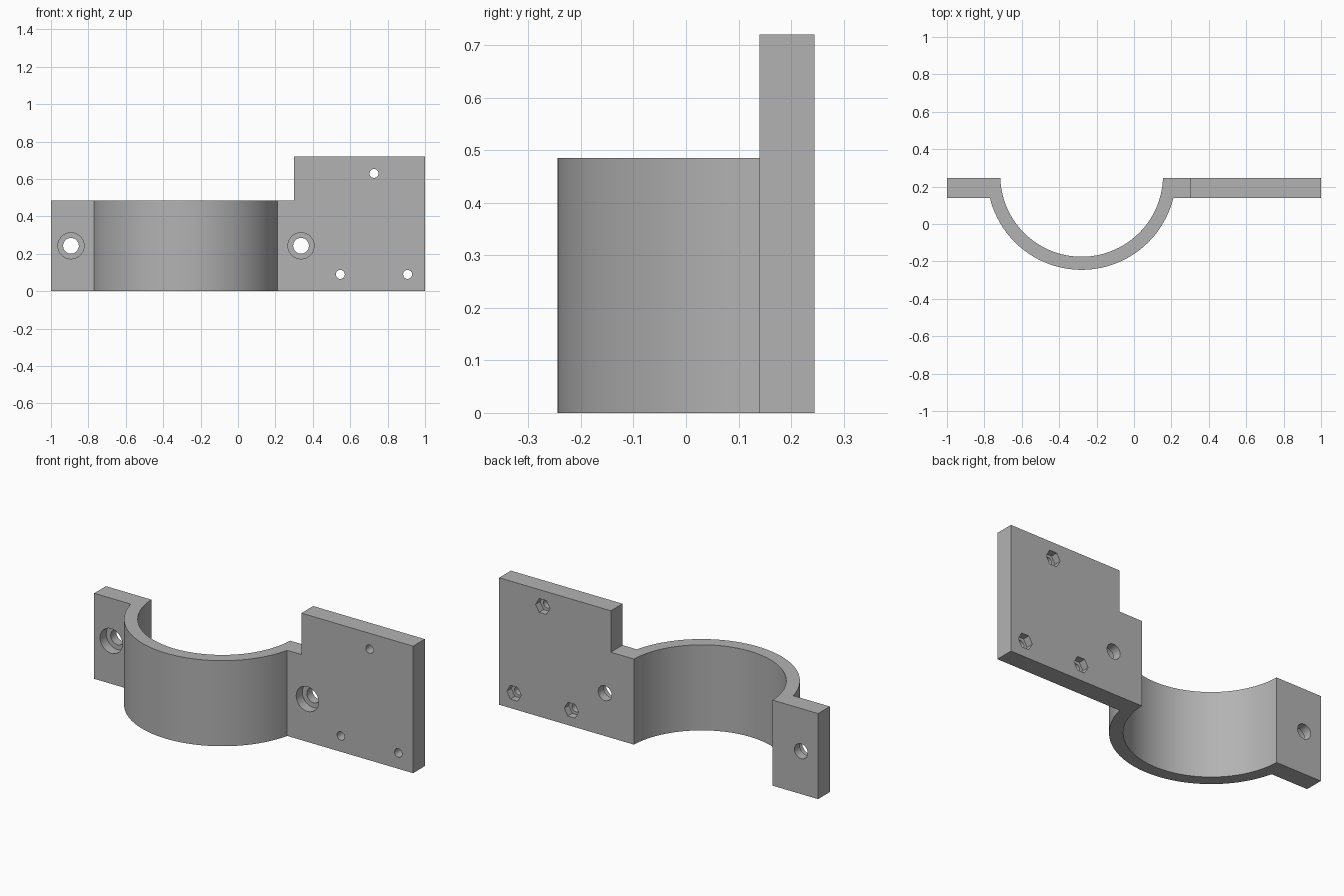
import bpy, bmesh, math
from mathutils import Matrix

cube = bpy.data.objects.get("Cube")
if cube:
    bpy.data.objects.remove(cube, do_unlink=True)

BACK, FRONT = 0.245, 0.14          # faces of the flat plates
LOW, HIGH = 0.485, 0.72            # heights of clamp and mounting plate
STEP_X = 0.30
CX, CY = -0.28, 0.26               # axis of the half ring
R_IN, R_OUT = 0.435, 0.505

grey = bpy.data.materials.new("grey plastic")
grey.use_nodes = True
colour = (0.45, 0.45, 0.45, 1)
grey.diffuse_color = colour
grey.node_tree.nodes["Principled BSDF"].inputs["Base Color"].default_value = colour


def make_object(name, bm):
    bmesh.ops.recalc_face_normals(bm, faces=bm.faces)
    mesh = bpy.data.meshes.new(name)
    bm.to_mesh(mesh)
    bm.free()
    mesh.materials.append(grey)
    obj = bpy.data.objects.new(name, mesh)
    bpy.context.collection.objects.link(obj)
    return obj


def arc(radius, y_end, steps=64):
    """Lower arc from the left end to the right end, both at y_end."""
    dip = math.asin((CY - y_end) / radius)
    start, sweep = math.pi + dip, math.pi - 2 * dip
    return [(CX + radius * math.cos(start + sweep * i / steps),
             CY + radius * math.sin(start + sweep * i / steps)) for i in range(steps + 1)]


def cut(target, cutter):
    mod = target.modifiers.new("cut", "BOOLEAN")
    mod.operation = "DIFFERENCE"
    mod.solver = "EXACT"
    mod.object = cutter
    cutter.hide_render = True
    bpy.context.view_layer.objects.active = target
    bpy.ops.object.modifier_apply(modifier=mod.name)
    bpy.data.objects.remove(cutter, do_unlink=True)


def drill(target, x, z, radius, y0, y1, sides=40):
    """Cut a prism along y, with a corner pointing along x."""
    bm = bmesh.new()
    place = Matrix.Translation((x, (y0 + y1) / 2, z)) @ Matrix.Rotation(math.pi / 2, 4, "X")
    bmesh.ops.create_cone(bm, cap_ends=True, segments=sides, radius1=radius, radius2=radius,
                          depth=y1 - y0, matrix=place @ Matrix.Rotation(math.pi / 2, 4, "Z"))
    cut(target, make_object("hole_cutter", bm))


# Bracket: plan outline of ears and half ring, extruded upwards
outline = [(-1, BACK), (-1, FRONT)] + arc(R_OUT, FRONT)
outline += [(1, FRONT), (1, BACK)] + arc(R_IN, BACK)[::-1]
bm = bmesh.new()
base = bm.faces.new([bm.verts.new((x, y, 0)) for x, y in outline])
top = bmesh.ops.extrude_face_region(bm, geom=[base])
bmesh.ops.translate(bm, vec=(0, 0, HIGH),
                    verts=[v for v in top["geom"] if isinstance(v, bmesh.types.BMVert)])
bracket = make_object("clamp_bracket", bm)

# Lower the clamp beside the tall mounting plate
bm = bmesh.new()
bmesh.ops.create_cube(bm, size=2, matrix=Matrix.Translation((STEP_X - 1, 0, LOW + 1)))
bmesh.ops.scale(bm, vec=(2, 1, 1), space=Matrix.Translation((-STEP_X, 0, 0)), verts=bm.verts)
cut(bracket, make_object("step_cutter", bm))

# Counterbored clamp bolt holes
for x in (-0.893, 0.337):
    drill(bracket, x, 0.243, 0.042, FRONT - 0.1, BACK + 0.1)
    drill(bracket, x, 0.243, 0.07, FRONT - 0.1, FRONT + 0.055)

# Mounting screw holes with hexagonal nut pockets at the back
for x, z in ((0.727, 0.63), (0.547, 0.09), (0.907, 0.09)):
    drill(bracket, x, z, 0.024, FRONT - 0.1, BACK + 0.1, 24)
    drill(bracket, x, z, 0.045, BACK - 0.04, BACK + 0.1, 6)

# Smooth the curves, keep the edges sharp
bpy.ops.object.select_all(action="DESELECT")
bracket.select_set(True)
bpy.context.view_layer.objects.active = bracket
bpy.ops.object.shade_smooth_by_angle(angle=math.radians(30))
